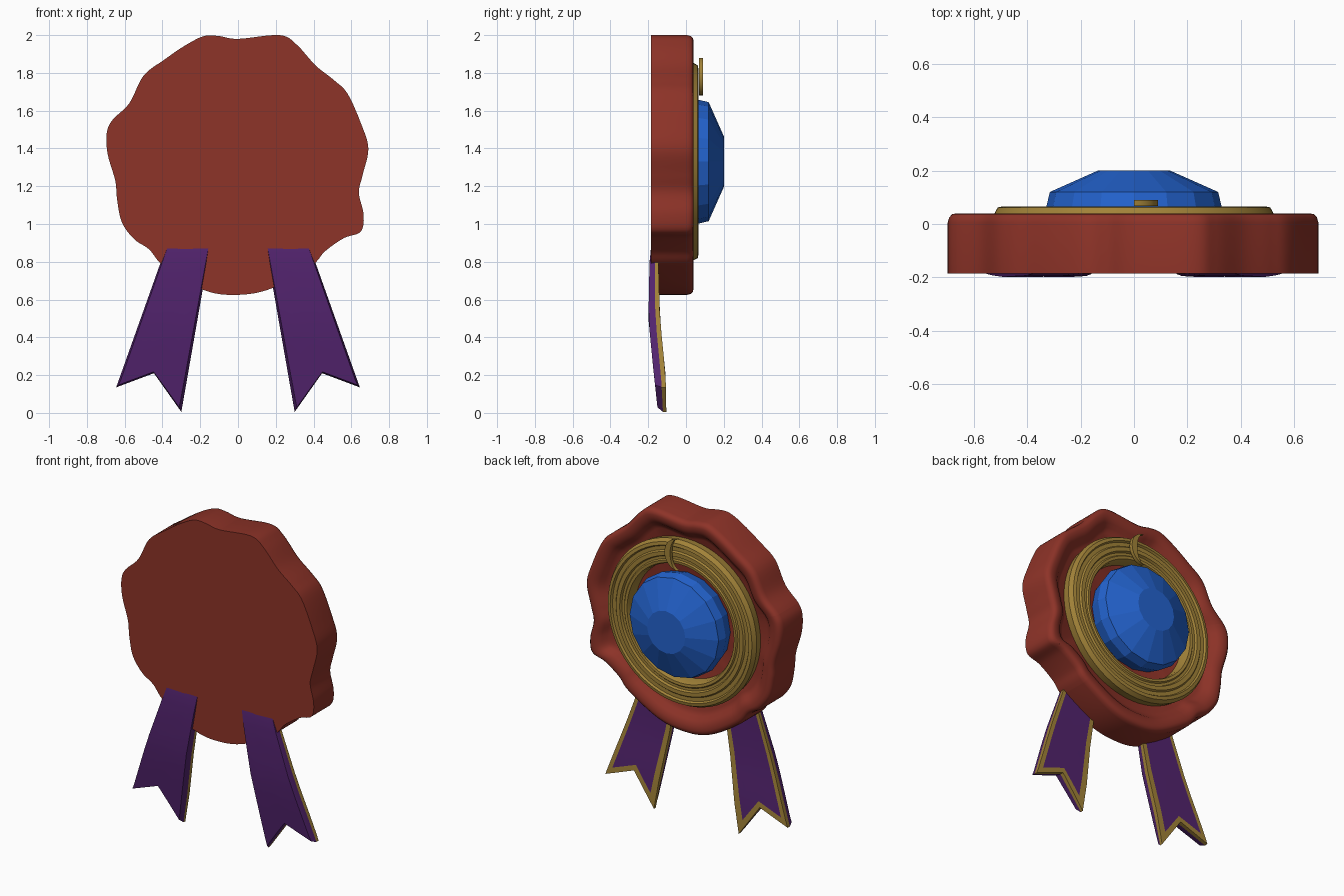
import bpy, bmesh, math
from mathutils import Vector

if "Cube" in bpy.data.objects:
    bpy.data.objects.remove(bpy.data.objects["Cube"])

CZ = 1.33  # height of the seal centre


def material(name, col):
    m = bpy.data.materials.new(name)
    m.diffuse_color = (*col, 1)
    m.use_nodes = True
    m.node_tree.nodes["Principled BSDF"].inputs["Base Color"].default_value = m.diffuse_color
    return m


RED = material("wax red", (0.27, 0.033, 0.021))
GOLD = material("gold", (0.36, 0.225, 0.04))
BLUE = material("gem blue", (0.017, 0.125, 0.62))
PURPLE = material("ribbon purple", (0.085, 0.017, 0.155))


def make(name, verts, faces, mats, smooth=None, idx=None):
    me = bpy.data.meshes.new(name)
    me.from_pydata(verts, [], faces)
    for m in mats:
        me.materials.append(m)
    if idx:
        me.polygons.foreach_set("material_index", idx)
    bm = bmesh.new()
    bm.from_mesh(me)
    bmesh.ops.recalc_face_normals(bm, faces=bm.faces)
    bm.to_mesh(me)
    bm.free()
    ob = bpy.data.objects.new(name, me)
    bpy.context.collection.objects.link(ob)
    if smooth:
        bpy.ops.object.select_all(action='DESELECT')
        ob.select_set(True)
        bpy.context.view_layer.objects.active = ob
        bpy.ops.object.shade_smooth_by_angle(angle=math.radians(smooth))
    return ob


def lathe(name, profile, n, mat, closed=False, cap=False, smooth=None):
    """Spin a (radius, y) profile about the seal axis."""
    k = len(profile)
    verts = [(r * math.sin(math.tau * i / n), y, CZ + r * math.cos(math.tau * i / n))
             for r, y in profile for i in range(n)]
    faces = [(j * n + i, j * n + (i + 1) % n, (j + 1) % k * n + (i + 1) % n, (j + 1) % k * n + i)
             for j in range(k if closed else k - 1) for i in range(n)]
    if cap:
        faces += [tuple(range(n)), tuple(range((k - 1) * n, k * n))]
    return make(name, verts, faces, [mat], smooth)


# Wax seal: wavy outline (clockwise from the top), cut into five wedges
OUTLINE = [(0, 1.98), (.22, 2.0), (.31, 1.95), (.41, 1.84), (.51, 1.76), (.58, 1.69),
           (.65, 1.535), (.69, 1.40), (.66, 1.26), (.64, 1.165), (.665, 1.05), (.65, .96),
           (.56, .925), (.46, .855), (.39, .78), (.18, .66), (0, .625), (-.18, .65),
           (-.39, .775), (-.47, .865), (-.55, .92), (-.615, 1.01), (-.64, 1.13), (-.65, 1.23),
           (-.69, 1.37), (-.695, 1.48), (-.665, 1.55), (-.575, 1.64), (-.5, 1.785),
           (-.39, 1.87), (-.28, 1.945), (-.18, 1.995), (-.1, 1.995)]
SEAMS = [0, 6, 14, 18, 26, 33]
STEPS = 6


def outline_point(i, t):
    a, b, c, d = (Vector(OUTLINE[(i + k) % len(OUTLINE)]) for k in (-1, 0, 1, 2))
    return 0.5 * (2 * b + (c - a) * t + (2 * a - 5 * b + 4 * c - d) * t * t
                  + (3 * b - a - 3 * c + d) * t ** 3)


# (scale of outline, y) from front edge over the raised rim to the back floor
WAX = [(1, -.185), (1, .005), (.992, .025), (.975, .037), (.95, .04), (.91, .037),
       (.87, .022), (.84, .0), (.8, -.015)]
for w in range(5):
    loop = [outline_point(i, s / STEPS) for i in range(SEAMS[w], SEAMS[w + 1])
            for s in range(STEPS)]
    loop.append(outline_point(SEAMS[w + 1], 0))
    n = len(loop)
    verts = [(p.x * s, y, CZ + (p.y - CZ) * s) for s, y in WAX for p in loop]
    faces = [(j * n + i, j * n + i + 1, (j + 1) * n + i + 1, (j + 1) * n + i)
             for j in range(len(WAX) - 1) for i in range(n - 1)]
    front, back = len(verts), len(verts) + 1
    verts += [(0, -.185, CZ), (0, -.015, CZ)]
    last = (len(WAX) - 1) * n
    for i in range(n - 1):
        faces += [(front, i + 1, i), (back, last + i, last + i + 1)]
    make(f"wax_wedge_{w + 1}", verts, faces, [RED], 40)

# Grooved gold ring on the back
lathe("gold_ring", [(.515, -.03), (.525, .035), (.51, .062), (.49, .066), (.482, .054),
                    (.458, .054), (.45, .064), (.425, .064), (.418, .05), (.402, .05),
                    (.395, .058), (.378, .056), (.37, .04), (.365, -.03)],
      64, GOLD, closed=True, smooth=25)

# Faceted gem
lathe("gem", [(.30, -.03), (.328, .065), (.315, .12), (.135, .2)], 16, BLUE, cap=True)

# Small crescent ornament above the gem
arc = []
for i in range(13):
    a = math.radians(-90 + 15 * i)
    arc.append((.09 * math.cos(a), 1.78 + .1 * math.sin(a)))
for i in range(1, 12):
    a = math.radians(90 - 15 * i)
    arc.append((.05 * math.cos(a), 1.78 + .1 * math.sin(a)))
m = len(arc)
inner = [None] * 13
for i in range(1, 12):
    inner[i] = 12 + (12 - i)
inner[0], inner[12] = 0, 12
faces = []
for i in range(12):
    quad = list(dict.fromkeys((i, i + 1, inner[i + 1], inner[i])))
    faces += [tuple(quad), tuple(q + m for q in reversed(quad))]
faces += [(i, (i + 1) % m, (i + 1) % m + m, i + m) for i in range(m)]
make("crescent", [(x, y, z) for y in (.068, .09) for x, z in arc], faces, [GOLD], 30)


# Ribbon tails: purple front, gold-edged back, swallowtail end
def lerp_table(table, v):
    for (a, p), (b, q) in zip(table, table[1:]):
        if v <= b:
            return p + (q - p) * (v - a) / (b - a)
    return table[-1][1]


FRONT_Y = [(0, -.148), (.25, -.175), (.5, -.199), (.8, -.193), (.86, -.187), (.96, -.168)]
BACK_Y = [(0, -.104), (.2, -.108), (.5, -.138), (.8, -.146), (.96, -.14)]
COLS = [0, .1, .3, .58, .8, .9, 1]
ROWS = [0, .05, .2, .35, .5, .65, .8, .9, 1]


def ribbon(name, side):
    nc, nr = len(COLS), len(ROWS)
    verts = []
    for layer in range(3):
        for t in ROWS:
            for u in COLS:
                uu = u
                if layer == 0:  # front layer is slightly narrower
                    uu = .5 + (u - .5) * .93
                bx = lerp_table([(0, .645), (.58, .445), (1, .30)], uu)
                bz = lerp_table([(0, .135), (.58, .21), (1, .005)], uu)
                x = bx + (lerp_table([(0, .355), (1, .135)], uu) - bx) * t
                z = bz + (.95 - bz) * t + (.008 if layer == 0 and t == 0 else 0)
                f, b = lerp_table(FRONT_Y, z), lerp_table(BACK_Y, z)
                y = (f, f + (b - f) * .6, b)[layer]
                verts.append((side * x, y, z))
    size = nc * nr

    def at(layer, r, c):
        return layer * size + r * nc + c
    faces, idx = [], []
    for r in range(nr - 1):
        for c in range(nc - 1):
            for layer in (0, 2):
                faces.append((at(layer, r, c), at(layer, r, c + 1),
                              at(layer, r + 1, c + 1), at(layer, r + 1, c)))
                edge = c in (0, nc - 2) or r == 0
                idx.append(1 if layer == 2 and edge else 0)
    rim = ([(0, c) for c in range(nc)] + [(r, nc - 1) for r in range(1, nr)]
           + [(nr - 1, c) for c in range(nc - 2, -1, -1)] + [(r, 0) for r in range(nr - 2, 0, -1)])
    for p, q in zip(rim, rim[1:] + rim[:1]):
        for layer in (0, 1):
            faces.append((at(layer, *p), at(layer, *q), at(layer + 1, *q), at(layer + 1, *p)))
            idx.append(layer)
    make(name, verts, faces, [PURPLE, GOLD], 30, idx)


ribbon("ribbon_left", -1)
ribbon("ribbon_right", 1)
